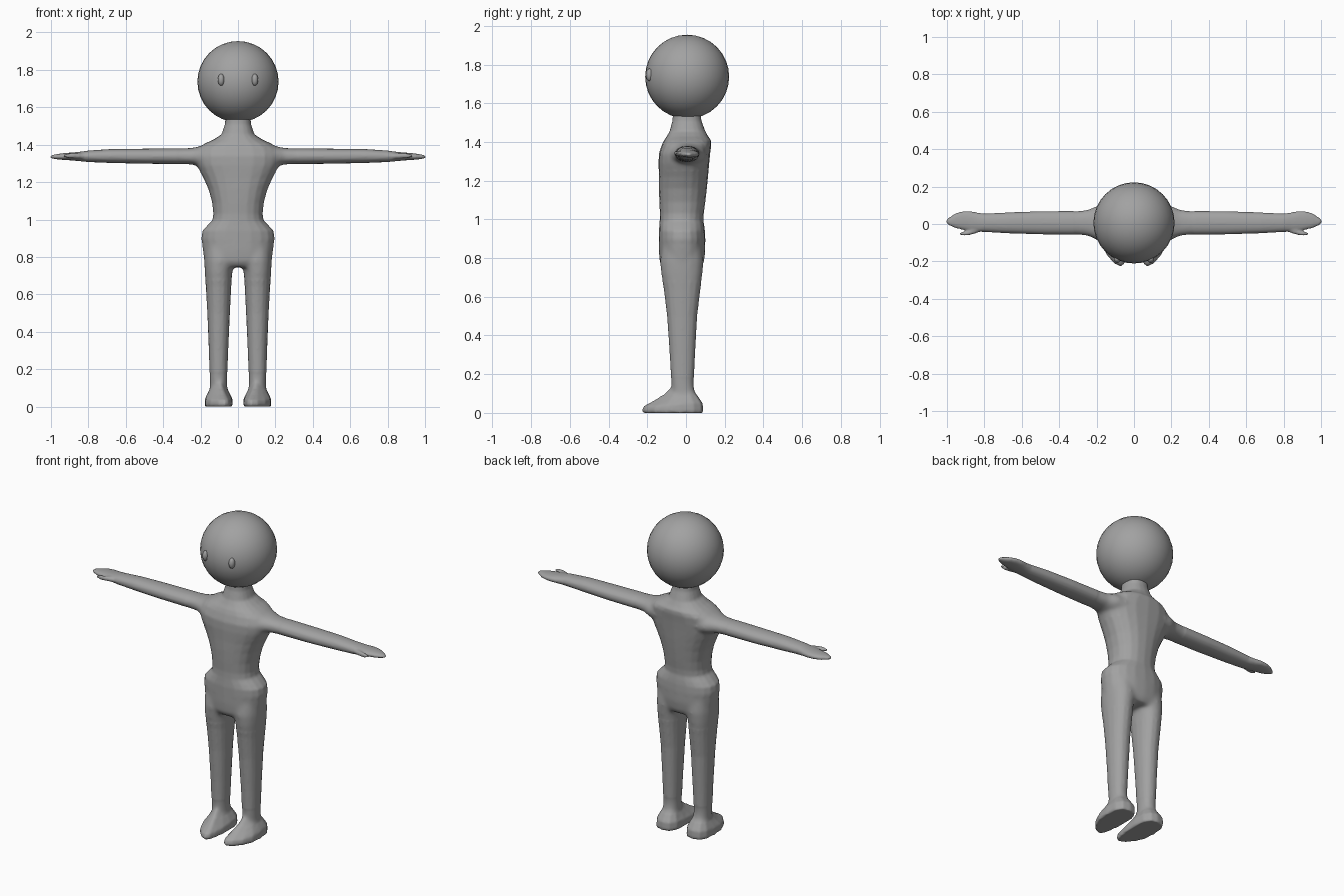
import bpy, bmesh, math
from mathutils import Vector

grey = bpy.data.materials.new("plain grey")
grey.diffuse_color = (0.36, 0.36, 0.36, 1)


def finish(name, bm, mirror=False):
    bmesh.ops.recalc_face_normals(bm, faces=bm.faces)
    me = bpy.data.meshes.new(name)
    bm.to_mesh(me)
    bm.free()
    ob = bpy.data.objects.new(name, me)
    bpy.context.collection.objects.link(ob)
    me.materials.append(grey)
    me.shade_smooth()
    if mirror:
        ob.modifiers.new("mirror", 'MIRROR').use_mirror_merge = False
    return ob


def loft(name, rings, axis='z', n=16, power=2.0, mirror=False):
    """Rings are (position, u min, u max, v min, v max) along the axis.
    axis z: u = x, v = y; axis x: u = y, v = z."""
    bm = bmesh.new()
    loops = []
    for p, u0, u1, v0, v1 in rings:
        loop = []
        for i in range(n):
            a = 2 * math.pi * i / n
            c, s = math.cos(a), math.sin(a)
            u = (u0 + u1) / 2 + (u1 - u0) / 2 * math.copysign(abs(c) ** (2 / power), c)
            v = (v0 + v1) / 2 + (v1 - v0) / 2 * math.copysign(abs(s) ** (2 / power), s)
            loop.append(bm.verts.new((u, v, p) if axis == 'z' else (p, u, v)))
        loops.append(loop)
    skin(bm, loops)
    return finish(name, bm, mirror)


def skin(bm, loops):
    for a, b in zip(loops, loops[1:]):
        for i in range(len(a)):
            j = (i + 1) % len(a)
            bm.faces.new((a[i], a[j], b[j], b[i]))
    bm.faces.new(loops[0])
    bm.faces.new(loops[-1])


def ellipsoid(name, centre, radii, u, v, mirror=False):
    bm = bmesh.new()
    bmesh.ops.create_uvsphere(bm, u_segments=u, v_segments=v, radius=1)
    bmesh.ops.scale(bm, vec=radii, verts=bm.verts)
    bmesh.ops.translate(bm, vec=centre, verts=bm.verts)
    return finish(name, bm, mirror)


# Head and eyes
ellipsoid("head", (0, 0.006, 1.737), (0.217, 0.217, 0.217), 32, 16)
ellipsoid("eye", (0.09, -0.188, 1.747), (0.018, 0.02, 0.032), 16, 10, True)

# Neck, chest, waist and hips: height, half width, front, back
rows = [(0.745, 0.165, -0.115, 0.075), (0.775, 0.18, -0.136, 0.092),
        (0.83, 0.188, -0.14, 0.1), (0.90, 0.196, -0.14, 0.1),
        (0.94, 0.19, -0.14, 0.098), (0.965, 0.167, -0.138, 0.095),
        (0.995, 0.137, -0.136, 0.09), (1.03, 0.132, -0.135, 0.092),
        (1.09, 0.138, -0.138, 0.1), (1.16, 0.157, -0.14, 0.108),
        (1.22, 0.184, -0.14, 0.114), (1.29, 0.222, -0.142, 0.12),
        (1.34, 0.235, -0.14, 0.125), (1.385, 0.215, -0.125, 0.131),
        (1.408, 0.175, -0.114, 0.13), (1.428, 0.13, -0.1, 0.115),
        (1.455, 0.088, -0.085, 0.1), (1.51, 0.07, -0.07, 0.08),
        (1.58, 0.065, -0.066, 0.072)]
torso = loft("torso", [(z, -w, w, f, b) for z, w, f, b in rows], n=20, power=2.3)

# Arms with flat mitten hands
arm = loft("arm", [
    (0.12, -0.10, 0.11, 1.27, 1.40), (0.2, -0.085, 0.098, 1.28, 1.393),
    (0.245, -0.064, 0.077, 1.294, 1.383), (0.3, -0.058, 0.07, 1.296, 1.381),
    (0.5, -0.056, 0.069, 1.298, 1.379), (0.68, -0.05, 0.062, 1.302, 1.377),
    (0.8, -0.043, 0.056, 1.307, 1.369), (0.84, -0.041, 0.062, 1.311, 1.363),
    (0.88, -0.038, 0.07, 1.315, 1.359), (0.92, -0.03, 0.068, 1.318, 1.356),
    (0.955, -0.023, 0.058, 1.32, 1.352), (0.985, -0.009, 0.037, 1.324, 1.347),
    (1.003, 0.003, 0.025, 1.329, 1.342)], axis='x', power=2.2, mirror=True)
thumb = loft("thumb", [
    (0.81, -0.038, -0.01, 1.325, 1.35), (0.85, -0.052, -0.02, 1.325, 1.354),
    (0.885, -0.061, -0.036, 1.327, 1.355), (0.91, -0.063, -0.042, 1.329, 1.353),
    (0.932, -0.058, -0.046, 1.335, 1.348)], axis='x', n=10, mirror=True)

# Legs
leg = loft("leg", [
    (0.06, 0.055, 0.15, -0.07, 0.05), (0.15, 0.058, 0.151, -0.076, 0.04),
    (0.3, 0.052, 0.156, -0.084, 0.047), (0.5, 0.043, 0.164, -0.098, 0.058),
    (0.64, 0.036, 0.172, -0.115, 0.075), (0.72, 0.03, 0.178, -0.129, 0.086),
    (0.78, 0.012, 0.181, -0.135, 0.092), (0.85, 0.005, 0.18, -0.125, 0.085)],
    power=2.2, mirror=True)

# Shoes: a pointed sole outline pulled up and in towards the ankle
outline = [(0.07, -0.228), (0.105, -0.213), (0.147, -0.165), (0.174, -0.1),
           (0.178, -0.03), (0.172, 0.04), (0.147, 0.08), (0.1, 0.09),
           (0.06, 0.08), (0.034, 0.04), (0.028, -0.03), (0.03, -0.1),
           (0.038, -0.165), (0.05, -0.213)]
bm = bmesh.new()
ankle = Vector((0.104, -0.018))
levels = []
# height at heel, height at toe, how far the outline is drawn to the ankle
for heel, toe, pull in [(0, 0, 0.03), (0.014, 0.012, 0), (0.05, 0.034, 0.03),
                        (0.085, 0.064, 0.25), (0.115, 0.095, 0.44), (0.15, 0.135, 0.6)]:
    ring = []
    for x, y in outline:
        t = min(1, max(0, (0.04 - y) / 0.2))
        q = Vector((x, y)).lerp(ankle, min(0.9, pull * (1 + 0.2 * t)))
        ring.append(bm.verts.new((q.x, q.y, heel + (toe - heel) * t)))
    levels.append(ring)
skin(bm, levels)
shoe = finish("shoe", bm, mirror=True)

# Fuse the limbs and torso into one continuous skin
bpy.ops.object.select_all(action='DESELECT')
for ob in (torso, arm, thumb, leg, shoe):
    ob.select_set(True)
bpy.context.view_layer.objects.active = torso
bpy.ops.object.convert(target='MESH')
bpy.ops.object.join()
body = bpy.context.view_layer.objects.active
body.name = "body"
fuse = body.modifiers.new("fuse", 'REMESH')
fuse.mode = 'VOXEL'
fuse.voxel_size = 0.007
fuse.use_smooth_shade = True
bpy.ops.object.modifier_apply(modifier="fuse")

# Soften the skin lightly, and more at the shoulders, hips and ankles
bm = bmesh.new()
bm.from_mesh(body.data)
joints = [v for v in bm.verts
          if (0.15 < abs(v.co.x) < 0.32 and v.co.z > 1.25)
          or 0.68 < v.co.z < 0.88 or 0.09 < v.co.z < 0.18]
for verts, times in ((bm.verts[:], 2), (joints, 14)):
    for _ in range(times):
        bmesh.ops.smooth_vert(bm, verts=verts, factor=0.5,
                              use_axis_x=True, use_axis_y=True, use_axis_z=True)
bm.to_mesh(body.data)
bm.free()
body.data.materials.clear()
body.data.materials.append(grey)
body.data.shade_smooth()
